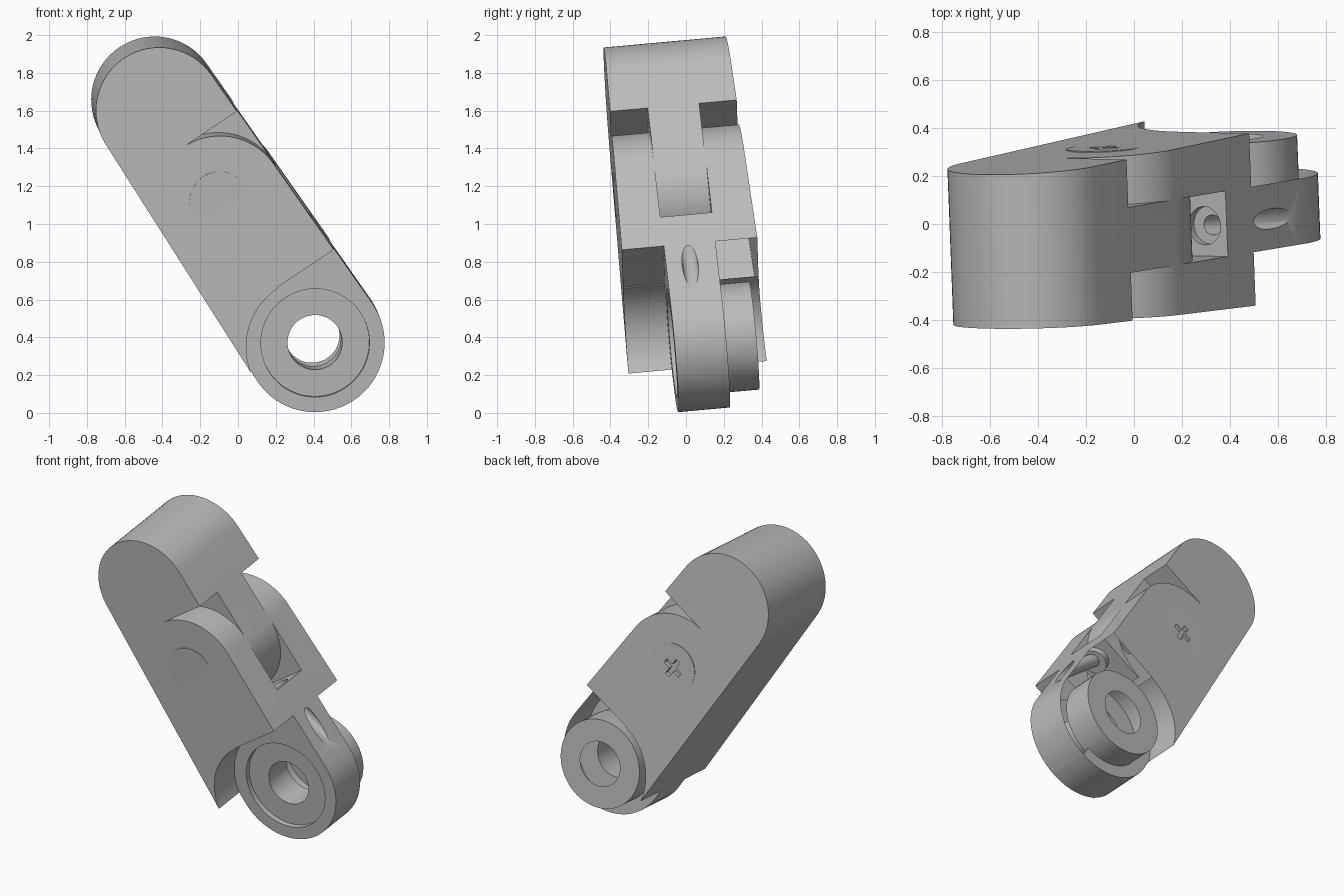
import bpy, bmesh
from math import pi, sin, cos, acos
from mathutils import Matrix, Vector

if "Cube" in bpy.data.objects:
    bpy.data.objects.remove(bpy.data.objects["Cube"])

# Tilted frame: local X runs down the link, Y along the pins, Z through the thickness
W = Vector((-0.038, 0.995, 0.09)).normalized()
U = Vector((0.553, 0.096, -0.8275))
U = (U - W * U.dot(W)).normalized()
V = U.cross(W)
FRAME = Matrix.Translation((-0.43, -0.083, 1.63)) @ Matrix((U, W, V)).transposed().to_4x4()

TOP_R, HUB_R, HUB_X = 0.335, 0.368, 1.507
KNUCKLE_X, KNUCKLE_R = 0.58, 0.348
TONGUE = 0.137          # half width of the tongue and the hub

grey = bpy.data.materials.new("plain grey")
grey.use_nodes = True
grey.diffuse_color = (0.5, 0.5, 0.5, 1)
grey.node_tree.nodes["Principled BSDF"].inputs["Base Color"].default_value = (0.5, 0.5, 0.5, 1)


def arc(cx, r, a0, a1, n=32):
    return [(cx + r * cos(a0 + (a1 - a0) * i / n), r * sin(a0 + (a1 - a0) * i / n))
            for i in range(n + 1)]


def finish(name, bm):
    bmesh.ops.recalc_face_normals(bm, faces=bm.faces)
    bm.transform(FRAME)
    mesh = bpy.data.meshes.new(name)
    bm.to_mesh(mesh)
    bm.free()
    mesh.materials.append(grey)
    obj = bpy.data.objects.new(name, mesh)
    bpy.context.collection.objects.link(obj)
    return obj


def prism(name, profile, y0, y1, taper=0.0):
    """Extrude an X-Z profile along Y, spreading the sides with X."""
    bm = bmesh.new()
    rows = [[bm.verts.new((x, y + s * taper * x, z)) for x, z in profile]
            for y, s in ((y0, -1), (y1, 1))]
    for row in rows:
        bm.faces.new(row)
    n = len(profile)
    for i in range(n):
        j = (i + 1) % n
        bm.faces.new((rows[0][i], rows[0][j], rows[1][j], rows[1][i]))
    return finish(name, bm)


def rod(name, start, end, r, n=64):
    start, end = Vector(start), Vector(end)
    d = end - start
    bm = bmesh.new()
    bmesh.ops.create_cone(
        bm, cap_ends=True, segments=n, radius1=r, radius2=r, depth=d.length,
        matrix=Matrix.Translation((start + end) / 2) @ d.to_track_quat('Z', 'Y').to_matrix().to_4x4())
    return finish(name, bm)


def box(name, x0, x1, y0, y1, z0, z1):
    return prism(name, [(x0, z0), (x1, z0), (x1, z1), (x0, z1)], y0, y1)


def cut(target, *cutters):
    for c in cutters:
        c.hide_render = True
        m = target.modifiers.new(c.name, 'BOOLEAN')
        m.operation, m.solver, m.object = 'DIFFERENCE', 'EXACT', c
    graph = bpy.context.evaluated_depsgraph_get()
    mesh = bpy.data.meshes.new_from_object(target.evaluated_get(graph))
    target.modifiers.clear()
    target.data = mesh


# Solid link: two tangent round ends with spreading sides
t = acos((TOP_R - HUB_R) / HUB_X)
outline = arc(HUB_X, HUB_R, -t, t) + arc(0, TOP_R, t, 2 * pi - t)
body = prism("link_body", outline, -0.331, 0.331, 0.026)

cutters = []
for s, side in ((-1, "front"), (1, "back")):
    a, b = sorted((s * TONGUE, s * 0.6))
    # Clearance beside the lower hub
    cutters.append(rod(side + "_hub_clearance", (HUB_X, a, 0), (HUB_X, b, 0), 0.374, 128))
    cutters.append(box(side + "_hub_shoulder", 1.128, 2.1, a, b, 0, 0.6))
    # Open notch above the fork knuckle
    notch = arc(KNUCKLE_X, KNUCKLE_R, pi, pi / 2) + [(KNUCKLE_X, 0.6), (KNUCKLE_X - KNUCKLE_R, 0.6)]
    cutters.append(prism(side + "_knuckle_notch", notch, a, b))
    # Shallow bearing seat in the hub face
    cutters.append(rod(side + "_bearing_seat", (HUB_X, s * 0.102, 0), (HUB_X, s * 0.3, 0), 0.2875))

# Pocket between the fork arms, past the round tongue
pocket = arc(KNUCKLE_X, KNUCKLE_R, 0, pi / 2) + [(KNUCKLE_X, 0.6), (0.94, 0.6), (0.94, 0)]
cutters.append(prism("fork_pocket", pocket, -TONGUE, TONGUE))

# Hub bore and the slanted cable channel with its counterbore
cutters.append(rod("hub_bore", (HUB_X, -0.5, 0), (HUB_X, 0.5, 0), 0.145))
cutters.append(rod("cable_channel", (0.92, -0.01, 0.238), (1.45, -0.01, 0.427), 0.042, 32))
cutters.append(rod("cable_counterbore", (0.92, -0.01, 0.245), (0.98, -0.01, 0.245), 0.08, 32))

# Pin heads, almost flush with the sides
pins = [rod(side + "_pin_head", (KNUCKLE_X, s * 0.3, 0), (KNUCKLE_X, s * 0.347, 0), 0.16)
        for s, side in ((-1, "front"), (1, "back"))]

# Cross recess in the back pin head
cross = [box("cross_slot_long", KNUCKLE_X - 0.065, KNUCKLE_X + 0.065, 0.315, 0.5, -0.017, 0.017),
         box("cross_slot_short", KNUCKLE_X - 0.017, KNUCKLE_X + 0.017, 0.315, 0.5, -0.065, 0.065)]

cut(body, *cutters, *cross)
cut(pins[1], *cross)
for c in cutters + cross:
    bpy.data.objects.remove(c)

# Smooth rounds with sharp edges
for obj in [body] + pins:
    bpy.ops.object.select_all(action='DESELECT')
    obj.select_set(True)
    bpy.context.view_layer.objects.active = obj
    bpy.ops.object.shade_smooth_by_angle(angle=pi / 6)
